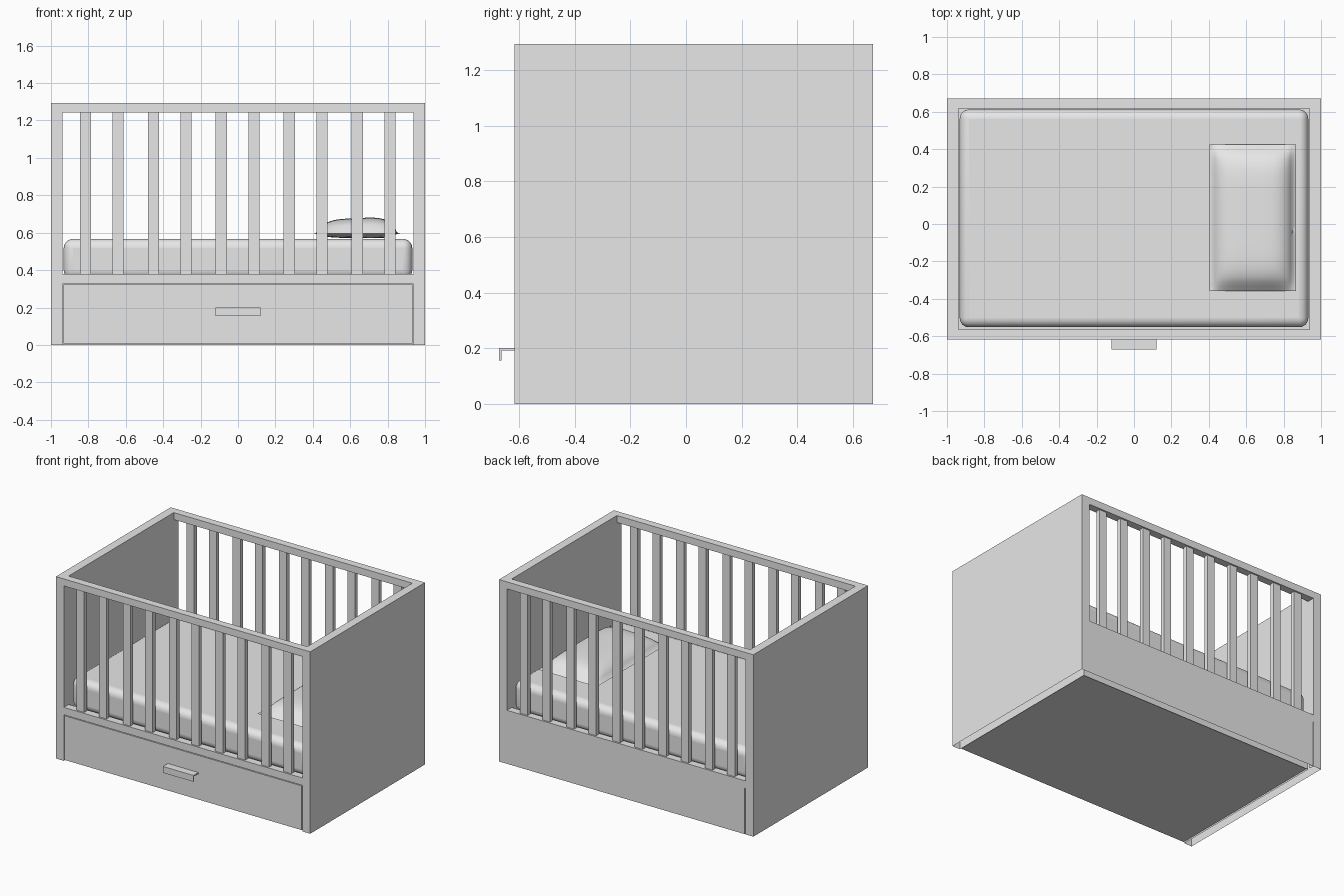
import bpy
import bmesh

cube = bpy.data.objects.get("Cube")
if cube:
    bpy.data.objects.remove(cube, do_unlink=True)

grey = bpy.data.materials.new("plain_grey")
grey.use_nodes = True
grey.diffuse_color = (0.8, 0.8, 0.8, 1)
grey.node_tree.nodes["Principled BSDF"].inputs["Base Color"].default_value = (0.8, 0.8, 0.8, 1)


def finish(name, bm):
    bmesh.ops.recalc_face_normals(bm, faces=bm.faces)
    mesh = bpy.data.meshes.new(name)
    bm.to_mesh(mesh)
    bm.free()
    mesh.materials.append(grey)
    ob = bpy.data.objects.new(name, mesh)
    bpy.context.collection.objects.link(ob)
    return ob


def box(name, x, y, z):
    """Box from (low, high) pairs on each axis."""
    bm = bmesh.new()
    bmesh.ops.create_cube(bm, size=1)
    for v in bm.verts:
        v.co = [r[0] if c < 0 else r[1] for c, r in zip(v.co, (x, y, z))]
    return finish(name, bm)


def smooth(ob, angle):
    bpy.ops.object.select_all(action='DESELECT')
    ob.select_set(True)
    bpy.context.view_layer.objects.active = ob
    bpy.ops.object.shade_smooth_by_angle(angle=angle)


FRONT, BACK, TOP = -0.617, 0.672, 1.293
IN_FRONT, IN_BACK, IN_X = -0.563, 0.618, 0.938

# Frame: one block with the bed space, side windows and drawer bay cut away
frame = box("frame", (-1, 1), (FRONT, BACK), (0, TOP))
cutters = [
    box("bed_space_cutter", (-IN_X, IN_X), (IN_FRONT, IN_BACK), (0.35, 2)),
    box("window_cutter", (-IN_X, IN_X), (-1, 1), (0.38, 1.243)),
    box("drawer_bay_cutter", (-IN_X, IN_X), (-1, IN_BACK), (-1, 0.327)),
    box("back_slit_cutter", (-IN_X, -0.932), (0.64, 1), (-1, 0.327)),
]
for cutter in cutters:
    mod = frame.modifiers.new(cutter.name, 'BOOLEAN')
    mod.operation = 'DIFFERENCE'
    mod.solver = 'EXACT'
    mod.object = cutter
bpy.context.view_layer.update()
depsgraph = bpy.context.evaluated_depsgraph_get()
cut_mesh = bpy.data.meshes.new_from_object(frame.evaluated_get(depsgraph))
frame.modifiers.clear()
frame.data = cut_mesh
for cutter in cutters:
    bpy.data.objects.remove(cutter, do_unlink=True)

# The frame is open underneath
bm = bmesh.new()
bm.from_mesh(cut_mesh)
under = [f for f in bm.faces if f.calc_center_median().z < 0.001]
bmesh.ops.delete(bm, geom=under, context='FACES')
bm.to_mesh(cut_mesh)
bm.free()

# Slats: two interleaved rows on each long side
for side, y in (("front", (FRONT + IN_FRONT) / 2), ("back", (BACK + IN_BACK) / 2)):
    for i in range(10):
        x = (-0.816 if i % 2 == 0 else -0.641) + 0.3635 * (i // 2)
        box(f"{side}_slat_{i + 1}", (x - 0.03, x + 0.03), (y - 0.015, y + 0.015), (0.375, 1.248))

# Drawer with an L-shaped pull
box("drawer", (-0.933, 0.933), (FRONT, 0.61), (0.008, 0.322))
box("handle_plate", (-0.12, 0.12), (-0.672, FRONT), (0.191, 0.2))
box("handle_lip", (-0.12, 0.12), (-0.672, -0.663), (0.155, 0.191))

# Mattress
mattress = box("mattress", (-0.932, 0.932), (-0.552, 0.612), (0.35, 0.567))
bevel = mattress.modifiers.new("rounded_edges", 'BEVEL')
bevel.width = 0.05
bevel.segments = 6
smooth(mattress, 0.7)

# Pillow: flat hem with a puffed body, fuller towards the head end
bm = bmesh.new()
N = 32
for sign, height in ((1, 0.088), (-1, 0.026)):
    grid = bmesh.ops.create_grid(bm, x_segments=N, y_segments=N, size=1)
    for v in grid["verts"]:
        u, w = v.co.x, v.co.y
        a, b = min(1, abs(u) / 0.94), min(1, abs(w) / 0.96)
        puff = ((1 - a ** 4) * (1 - b ** 6)) ** 0.7
        v.co = (0.635 + 0.23 * u, 0.033 + 0.392 * w,
                0.596 + sign * (0.001 + height * puff * (0.92 + 0.12 * u)))
bmesh.ops.remove_doubles(bm, verts=bm.verts, dist=0.003)
pillow = finish("pillow", bm)
smooth(pillow, 0.8)
